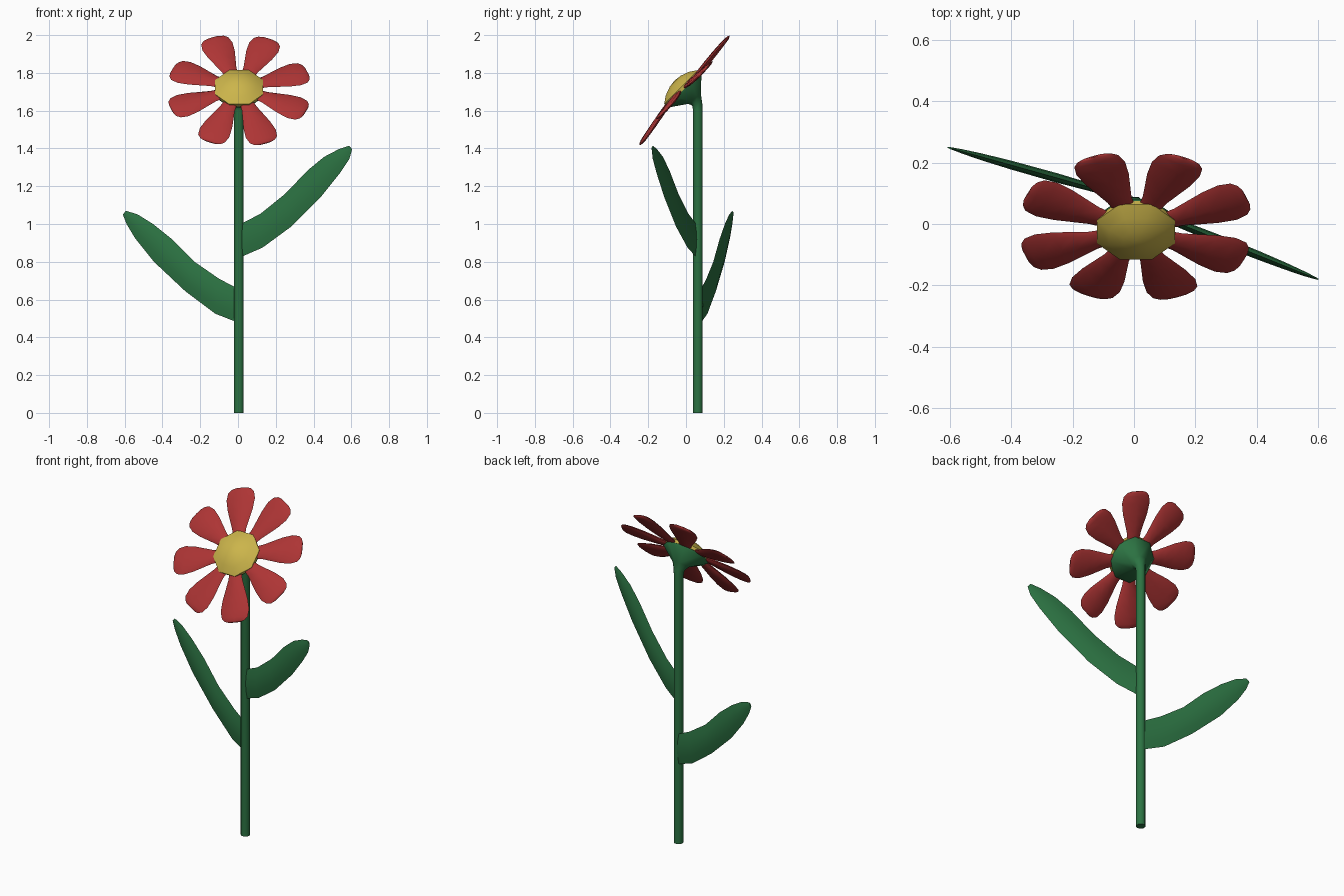
import bpy, math
from math import sin, cos, pi, radians
from mathutils import Vector

if "Cube" in bpy.data.objects:
    bpy.data.objects.remove(bpy.data.objects["Cube"])


def material(name, rgb):
    m = bpy.data.materials.new(name)
    m.diffuse_color = (*rgb, 1)
    m.use_nodes = True
    m.node_tree.nodes["Principled BSDF"].inputs["Base Color"].default_value = m.diffuse_color
    return m


GREEN = material("green", (0.025, 0.17, 0.055))
RED = material("red", (0.42, 0.035, 0.035))
YELLOW = material("yellow", (0.6, 0.46, 0.07))


def loft(name, rings, mat, angle=60):
    """Closed skin through a list of equal-sized point rings."""
    n = len(rings[0])
    verts = [p for r in rings for p in r]
    faces = [tuple(range(n))[::-1], tuple(range(len(verts) - n, len(verts)))]
    for k in range(len(rings) - 1):
        for i in range(n):
            j = (i + 1) % n
            faces.append((k*n + i, k*n + j, k*n + n + j, k*n + n + i))
    me = bpy.data.meshes.new(name)
    me.from_pydata(verts, [], faces)
    ob = bpy.data.objects.new(name, me)
    bpy.context.collection.objects.link(ob)
    me.materials.append(mat)
    bpy.ops.object.select_all(action='DESELECT')
    ob.select_set(True)
    bpy.context.view_layer.objects.active = ob
    bpy.ops.object.mode_set(mode='EDIT')
    bpy.ops.mesh.select_all(action='SELECT')
    bpy.ops.mesh.normals_make_consistent(inside=False)
    bpy.ops.object.mode_set(mode='OBJECT')
    bpy.ops.object.shade_smooth_by_angle(angle=radians(angle))
    return ob


# Flower head frame, tilted 45 degrees forward
C = Vector((0.006, -0.013, 1.712))
X = Vector((1, 0, 0))
U = Vector((0, 1, 1)).normalized()
N = Vector((0, -1, 1)).normalized()


def circle(c, r, tilt, sides=8):
    """Octagon facing up, tilted forward by the given degrees."""
    t = radians(tilt)
    v = Vector((0, cos(t), sin(t)))
    return [Vector(c) + r*(cos(a)*X + sin(a)*v)
            for a in [2*pi*(i + 0.5)/sides for i in range(sides)]]


# Stem flaring into the cup behind the flower
loft("stem", [circle(c, r, t) for c, r, t in [
    ((0.005, 0.063, 0), 0.027, 0),
    ((0.005, 0.063, 1.60), 0.027, 0),
    ((0.005, 0.059, 1.635), 0.030, 15),
    ((0.005, 0.045, 1.662), 0.046, 38),
    (C - 0.012*N, 0.132, 45),
    (C + 0.008*N, 0.134, 45)]], GREEN)

# Domed yellow centre
loft("flower_centre", [circle(C + h*N, r, 45) for h, r in [
    (0.0, 0.136), (0.018, 0.138), (0.045, 0.095), (0.062, 0.045), (0.066, 0.01)]],
    YELLOW)

# Petals: radius, half width, half thickness
PETAL = [(0.09, 0.034, 0.010), (0.15, 0.042, 0.013), (0.20, 0.057, 0.014),
         (0.26, 0.075, 0.014), (0.32, 0.085, 0.012), (0.36, 0.077, 0.010),
         (0.378, 0.058, 0.007), (0.385, 0.035, 0.003)]
for i in range(8):
    a = radians(22.5 + 45*i - 1.5)
    out, side = cos(a)*X + sin(a)*U, -sin(a)*X + cos(a)*U
    rings = []
    for r, w, t in PETAL:
        f = max(0, (r - 0.11)/0.275)
        mid = C + r*out + (0.005 + f*(0.045*sin(a)**3 - 0.012))*N
        rings.append([mid + w*p*side + t*q*N for p, q in [
            (-1, 0), (-0.75, 0.7), (0, 1), (0.75, 0.7),
            (1, 0), (0.75, -0.7), (0, -1), (-0.75, -0.7)]])
    loft(f"petal_{i + 1}", rings, RED)


# Leaves: upright blades given by paired lower and upper edge points (x, z)
def leaf(name, edges, y0, slope):
    side = Vector((-slope, 1, 0)).normalized()
    rings = []
    for (x1, z1, x2, z2), t in zip(edges, [0.008, 0.012, 0.015, 0.014, 0.011, 0.007, 0.003]):
        lo = Vector((x1, y0 + slope*x1, z1))
        hi = Vector((x2, y0 + slope*x2, z2))
        rings.append([lo, lo.lerp(hi, 0.25) + 0.75*t*side, lo.lerp(hi, 0.5) + t*side,
                      lo.lerp(hi, 0.75) + 0.75*t*side, hi,
                      lo.lerp(hi, 0.75) - 0.75*t*side, lo.lerp(hi, 0.5) - t*side,
                      lo.lerp(hi, 0.25) - 0.75*t*side])
    loft(name, rings, GREEN)


leaf("right_leaf", [
    (0.015, 0.825, 0.015, 1.00), (0.13, 0.875, 0.12, 1.055), (0.28, 0.985, 0.25, 1.16),
    (0.44, 1.145, 0.37, 1.285), (0.54, 1.27, 0.455, 1.355), (0.59, 1.345, 0.535, 1.397),
    (0.604, 1.395, 0.588, 1.414)], 0.06, -0.40)
leaf("left_leaf", [
    (-0.005, 0.48, -0.005, 0.66), (-0.12, 0.525, -0.10, 0.71), (-0.28, 0.645, -0.23, 0.80),
    (-0.445, 0.80, -0.35, 0.92), (-0.545, 0.925, -0.45, 1.00), (-0.59, 1.00, -0.53, 1.05),
    (-0.61, 1.05, -0.592, 1.07)], 0.08, -0.28)
